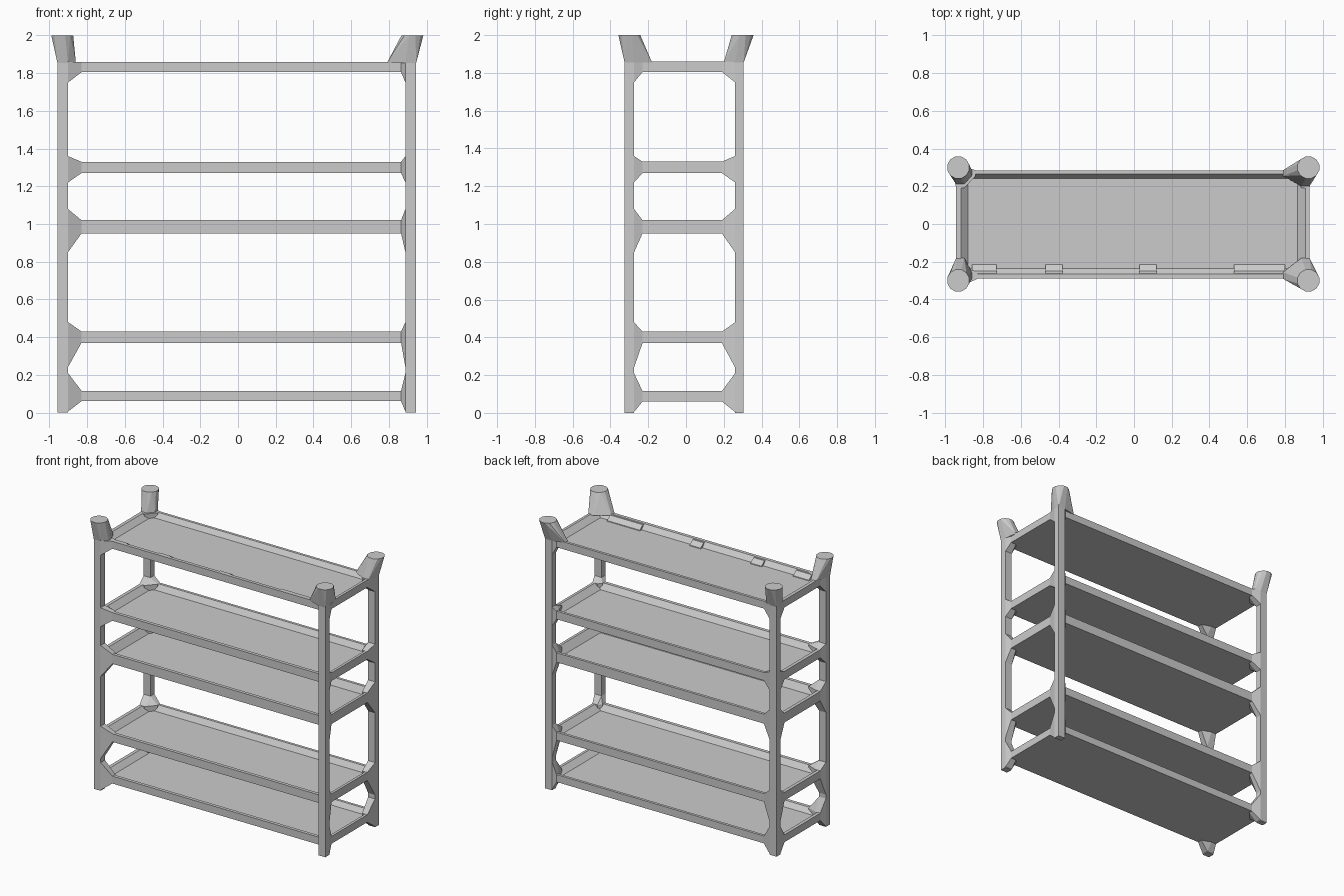
import bpy, bmesh
from math import cos, sin, tau

if "Cube" in bpy.data.objects:
    bpy.data.objects.remove(bpy.data.objects["Cube"])


def make_object(name, bm):
    bmesh.ops.recalc_face_normals(bm, faces=bm.faces)
    me = bpy.data.meshes.new(name)
    bm.to_mesh(me)
    bm.free()
    ob = bpy.data.objects.new(name, me)
    bpy.context.collection.objects.link(ob)
    return ob


def hull(name, pts):
    bm = bmesh.new()
    for p in pts:
        bm.verts.new(p)
    res = bmesh.ops.convex_hull(bm, input=bm.verts)
    inside = {g for g in res["geom_interior"] + res["geom_unused"]
              if isinstance(g, bmesh.types.BMVert)}
    bmesh.ops.delete(bm, geom=list(inside), context='VERTS')
    bmesh.ops.dissolve_limit(bm, angle_limit=0.01, verts=bm.verts, edges=bm.edges)
    return make_object(name, bm)


def box_points(x, y, z):
    return [(a, b, c) for a in x for b in y for c in z]


def tray(name, z0, z1):
    # nested rectangles: underside, outer rim, inner rim, sunken floor
    rings = [(-0.943, 0.930, -0.290, 0.285, z0),
             (-0.943, 0.930, -0.290, 0.285, z1),
             (-0.918, 0.910, -0.265, 0.265, z1),
             (-0.880, 0.868, -0.235, 0.240, z0 + 0.02)]
    bm = bmesh.new()
    loops = [[bm.verts.new(p) for p in ((x0, y0, z), (x1, y0, z), (x1, y1, z), (x0, y1, z))]
             for x0, x1, y0, y1, z in rings]
    for a, b in zip(loops, loops[1:]):
        for i in range(4):
            j = (i + 1) % 4
            bm.faces.new((a[i], a[j], b[j], b[i]))
    bm.faces.new(loops[0][::-1])
    bm.faces.new(loops[-1])
    return make_object(name, bm)


# shelf bottom, shelf top, lower and upper end of the corner gusset on the post
levels = [(0.06, 0.115, 0.005, 0.21),
          (0.37, 0.43, 0.24, 0.48),
          (0.95, 1.02, 0.85, 1.08),
          (1.27, 1.33, 1.22, 1.36),
          (1.805, 1.86, 1.75, 1.86)]

# post x span, post y span, side rail x span, long rail y span,
# gusset reach (x, y), cap reach (x, y), cap centre
FRONT, BACK = (-0.325, -0.275), (0.26, 0.305)
LEFT, RIGHT = (-0.958, -0.902), (0.888, 0.945)
SIDE_L, SIDE_R = (-0.943, -0.90), (0.888, 0.930)
LONG_F, LONG_B = (-0.290, -0.255), (0.255, 0.285)
corners = {
    "front_left": (LEFT, FRONT, SIDE_L, LONG_F, (-0.83, -0.23), (-0.86, -0.18), (-0.932, -0.30)),
    "front_right": (RIGHT, FRONT, SIDE_R, LONG_F, (0.865, -0.23), (0.79, -0.18), (0.925, -0.30)),
    "back_left": (LEFT, BACK, SIDE_L, LONG_B, (-0.84, 0.19), (-0.86, 0.21), (-0.932, 0.30)),
    "back_right": (RIGHT, BACK, SIDE_R, LONG_B, (0.865, 0.19), (0.79, 0.20), (0.925, 0.30)),
}

# shelves
for n, (z0, z1, _, _) in enumerate(levels, 1):
    tray(f"shelf_{n}", z0, z1)

for name, (px, py, sx, ly, reach, cap, centre) in corners.items():
    # post
    hull(f"{name}_post", box_points(px, py, (0, 1.86)))
    # gussets joining post, long rail and side rail
    for n, (z0, z1, lo, hi) in enumerate(levels, 1):
        hull(f"{name}_gusset_{n}",
             box_points(px, py, (lo, hi))
             + box_points((reach[0],), ly, (z0, z1))
             + box_points(sx, (reach[1],), (z0, z1)))
    # flared cap with a round top
    ring = [(centre[0] + 0.06 * cos(tau * (i + 0.5) / 12),
             centre[1] + 0.06 * sin(tau * (i + 0.5) / 12), 2.0) for i in range(12)]
    hull(f"{name}_cap",
         ring + box_points(px, py, (1.855,))
         + box_points((cap[0],), ly, (1.855,))
         + box_points(sx, (cap[1],), (1.855,)))

# tabs along the inside of the top shelf's front rail
for n, (x0, x1) in enumerate([(-0.86, -0.73), (-0.47, -0.38), (0.03, 0.12), (0.53, 0.80)], 1):
    hull(f"top_shelf_tab_{n}",
         box_points((x0, x1), (-0.27, -0.21), (1.81,))
         + box_points((x0, x1), (-0.27, -0.25), (1.857,))
         + box_points((x0, x1), (-0.215,), (1.83,)))
